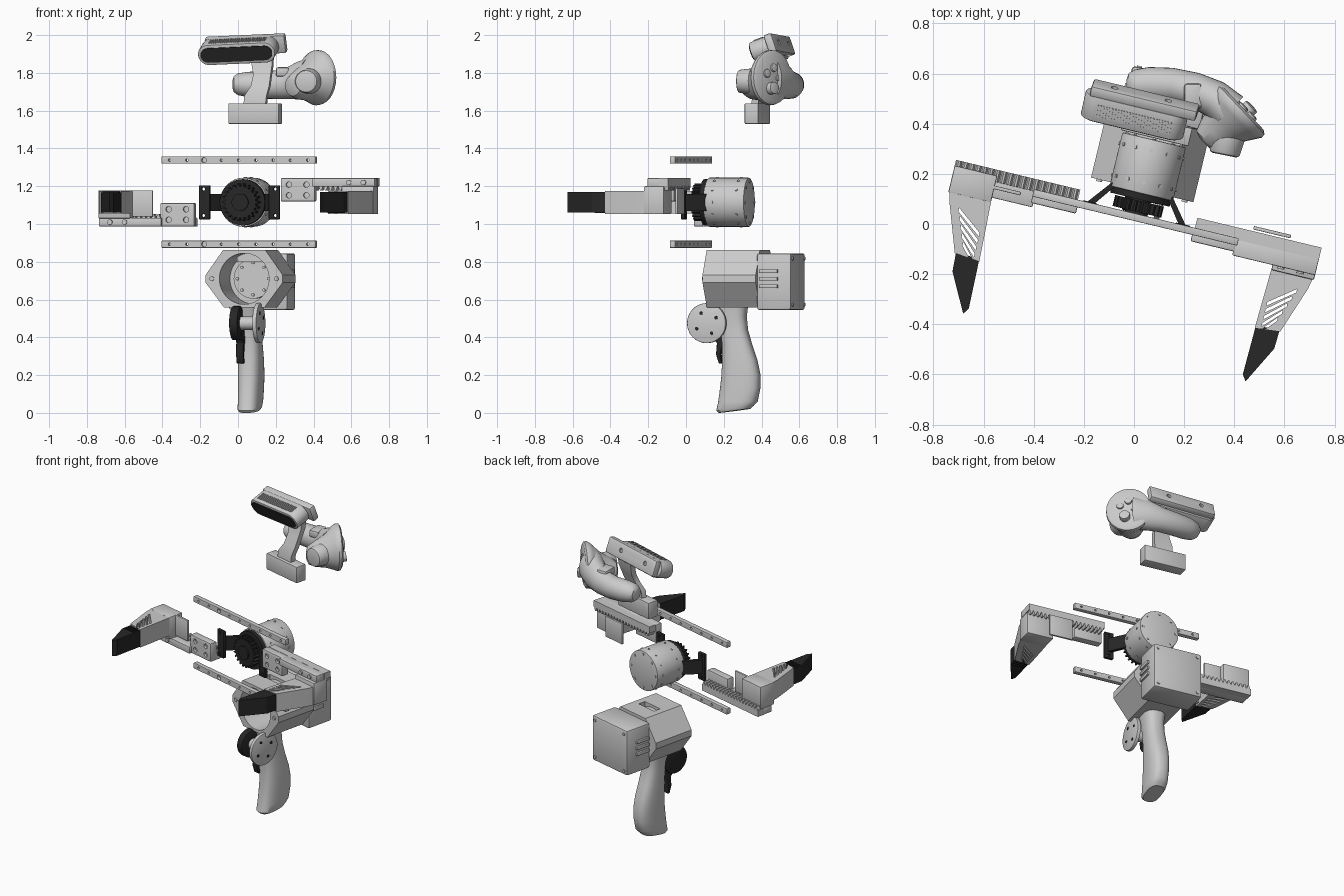
import bpy, bmesh
from math import pi, sin, cos, radians
from mathutils import Matrix, Vector

if "Cube" in bpy.data.objects:
    bpy.data.objects.remove(bpy.data.objects["Cube"])

YAW = Matrix.Rotation(radians(-13.5), 4, 'Z')
ZC = 1.115  # height of the motor axis

def mat(name, c):
    m = bpy.data.materials.new(name)
    m.diffuse_color = (c, c, c, 1)
    m.use_nodes = True
    m.node_tree.nodes["Principled BSDF"].inputs["Base Color"].default_value = m.diffuse_color
    return m
BLACK = mat("black", 0.02)

def make(name, bm, M=YAW, m=None, bevel=0, smooth=True):
    bmesh.ops.recalc_face_normals(bm, faces=bm.faces)
    if bevel:
        e = [e for e in bm.edges if len(e.link_faces) == 2 and e.calc_face_angle() > 0.6]
        bmesh.ops.bevel(bm, geom=e, offset=bevel, segments=2, affect='EDGES', profile=0.5)
    bm.transform(M)
    me = bpy.data.meshes.new(name)
    bm.to_mesh(me); bm.free()
    ob = bpy.data.objects.new(name, me)
    bpy.context.collection.objects.link(ob)
    if m: me.materials.append(m)
    if smooth:
        bpy.ops.object.select_all(action='DESELECT')
        ob.select_set(True)
        bpy.context.view_layer.objects.active = ob
        bpy.ops.object.shade_smooth_by_angle(angle=radians(35))
    return ob

def add_box(bm, lo, hi):
    c = [(a + b) / 2 for a, b in zip(lo, hi)]
    s = [b - a for a, b in zip(lo, hi)]
    bmesh.ops.create_cube(bm, size=1, matrix=Matrix.Translation(c) @ Matrix.Diagonal((*s, 1)))

def add_cyl(bm, p, q, r, r2=None, n=40):
    p, q = Vector(p), Vector(q)
    d = q - p
    R = d.to_track_quat('Z', 'Y').to_matrix().to_4x4()
    bmesh.ops.create_cone(bm, cap_ends=True, segments=n, radius1=r, radius2=r if r2 is None else r2,
                          depth=d.length, matrix=Matrix.Translation((p + q) / 2) @ R)

def box(name, lo, hi, **k):
    bm = bmesh.new(); add_box(bm, lo, hi)
    return make(name, bm, **k)

def cyl(name, p, q, r, r2=None, n=40, **k):
    bm = bmesh.new(); add_cyl(bm, p, q, r, r2, n)
    return make(name, bm, **k)

def loft(name, rings, **k):
    bm = bmesh.new()
    vs = [[bm.verts.new(p) for p in r] for r in rings]
    n = len(vs[0])
    for a, b in zip(vs, vs[1:]):
        for i in range(n):
            bm.faces.new((a[i], a[(i + 1) % n], b[(i + 1) % n], b[i]))
    bm.faces.new(vs[0]); bm.faces.new(vs[-1])
    return make(name, bm, **k)

def prism(name, pts, axis, a, b, **k):
    f = {'x': lambda p, t: (t, *p), 'y': lambda p, t: (p[0], t, p[1]), 'z': lambda p, t: (*p, t)}[axis]
    return loft(name, [[f(p, t) for p in pts] for t in (a, b)], **k)

def cut(ob, bm, M=YAW):
    c = make("cutter", bm, M=M, smooth=False)
    c.hide_render = True
    md = ob.modifiers.new("cut", 'BOOLEAN')
    md.operation, md.solver, md.object = 'DIFFERENCE', 'EXACT', c
    dg = bpy.context.evaluated_depsgraph_get()
    ob.data = bpy.data.meshes.new_from_object(ob.evaluated_get(dg))
    ob.modifiers.clear()
    bpy.data.objects.remove(c)

# Linear rails with screw holes
for label, z in (("upper_rail", 1.338), ("lower_rail", 0.893)):
    r = box(label, (-.42, .012, z - .019), (.42, .042, z + .019), bevel=.003)
    bm = bmesh.new()
    for i in range(9):
        add_cyl(bm, (-.376 + i * .094, 0, z), (-.376 + i * .094, .03, z), .014, n=20)
        add_cyl(bm, (-.376 + i * .094, 0, z), (-.376 + i * .094, .06, z), .007, n=12)
    cut(r, bm)

# Motor body with rim screws
cyl("motor_body", (0, .125, ZC), (0, .345, ZC), .13, n=64, bevel=.005)
bm = bmesh.new()
for i in range(12):
    a = i * pi / 6
    for y in (.17, .3):
        p = Vector((cos(a), 0, sin(a)))
        add_cyl(bm, p * .12 + Vector((0, y, ZC)), p * .134 + Vector((0, y, ZC)), .007, n=12)
for i in range(8):
    a = i * pi / 4
    add_cyl(bm, (.11 * cos(a), .34, ZC + .11 * sin(a)), (.11 * cos(a), .349, ZC + .11 * sin(a)), .008, n=12)
make("motor_screws", bm)

# Black front plate, pinion and vent blades
cyl("motor_front_plate", (0, .1, ZC), (0, .127, ZC), .122, n=64, m=BLACK)
teeth = []
for i in range(22):
    for da, r in ((-.3, .084), (-.14, .1), (.14, .1), (.3, .084)):
        a = (i + da) * 2 * pi / 22
        teeth.append((r * cos(a), ZC + r * sin(a)))
prism("pinion_gear", teeth, 'y', .05, .095, m=BLACK, smooth=False)
cyl("pinion_hub", (0, .04, ZC), (0, .11, ZC), .045, m=BLACK)

# Black mounting bracket: splayed arms ending in tabs
for s, n in ((-1, "left"), (1, "right")):
    prism(n + "_bracket_arm", [(s * .1, .14), (s * .125, .14), (s * .2, .045), (s * .17, .045)], 'z',
          ZC - .045, ZC + .045, m=BLACK)
    t = box(n + "_bracket_tab", (s * .19 - .03, .025, ZC - .09), (s * .19 + .03, .045, ZC + .09), m=BLACK, bevel=.004)
    bm = bmesh.new()
    for dz in (-.07, .07):
        add_cyl(bm, (s * .195, 0, ZC + dz), (s * .195, .06, ZC + dz), .009, n=16)
    cut(t, bm)

# Grippers: modelled on the left, turned half a revolution for the right
for n, M, py in (("left", YAW, .005), ("right", YAW @ Matrix.Translation((0, 0, ZC)) @
                 Matrix.Rotation(pi, 4, 'Y') @ Matrix.Translation((0, 0, -ZC)), .09)):
    b = box(n + "_slider_block", (-.42, -.014, .987), (-.235, .036, 1.11), M=M, bevel=.006)
    bm = bmesh.new()
    for x in (-.375, -.28):
        for z in (1.022, 1.078):
            add_cyl(bm, (x, -.03, z), (x, .0, z), .015, n=20)
    cut(b, bm, M)
    pts = [(-.24, .987), (-.75, .987), (-.75, 1.03)]
    for i in range(19):
        x = -.745 + i * .0265
        pts += [(x, 1.03), (x + .007, 1.052), (x + .015, 1.052), (x + .022, 1.03)]
    pts.append((-.24, 1.03))
    prism(n + "_rack", pts, 'y', .034, .083, M=M, smooth=False)
    box(n + "_rack_foot", (-.75, -.03, .987), (-.41, .036, 1.032), M=M, bevel=.004)
    bm = bmesh.new()
    for x in (-.69, -.61):
        add_cyl(bm, (x, -.038, 1.01), (x, -.02, 1.01), .014, n=16)
    make(n + "_foot_screws", bm, M=M)
    box(n + "_finger_base", (-.75, -.05, 1.03), (-.575, .06, 1.178), M=M, bevel=.006)
    box(n + "_stop_plate", (-.62, py, 1.04), (-.467, py + .014, 1.178), M=M, bevel=.003)
    arm = prism(n + "_finger_arm", [(-.745, -.045), (-.575, -.045), (-.565, -.29), (-.668, -.28), (-.735, -.09)],
                'z', 1.056, 1.176, M=M)
    bm = bmesh.new()
    for i in range(5):
        y = -.1 - i * .032
        w = .022 + .012 * i
        P = [(-.715 + w, y), (-.59, y - .085 + w * .3), (-.59, y - .1 + w * .3), (-.715 + w, y - .015)]
        vs = [[bm.verts.new((*p, z)) for p in P] for z in (1, 1.25)]
        bm.faces.new(vs[0]); bm.faces.new(vs[1])
        for j in range(4):
            bm.faces.new((vs[0][j], vs[0][(j + 1) % 4], vs[1][(j + 1) % 4], vs[1][j]))
    cut(arm, bm, M)
    prism(n + "_finger_tip", [(-.567, -.285), (-.562, -.482), (-.579, -.507), (-.66, -.353), (-.664, -.268)],
          'z', 1.061, 1.168, M=M, m=BLACK, smooth=False)
    for k in range(3):
        box(n + "_tip_ridge", (-.655, -.305 - k * .018, 1.168), (-.57, -.297 - k * .018, 1.173), M=M, m=BLACK)

# Motor housing: hexagonal shell with a round cavity, and a square rear box
h = prism("motor_housing", [(-.21, .69), (-.21, .73), (-.115, .862), (.115, .862), (.21, .73), (.21, .69),
                            (.11, .558), (-.11, .558)], 'y', .14, .43)
bm = bmesh.new()
add_cyl(bm, (0, .1, .71), (0, .38, .71), .135, n=64)
add_box(bm, (-.07, .27, .8), (.07, .32, .95))
cut(h, bm)
cyl("cavity_plate", (0, .34, .71), (0, .385, .71), .105)
bm = bmesh.new()
for s in (-1, 1):
    add_cyl(bm, (s * .175, .132, .71), (s * .175, .15, .71), .012, n=16)
for i in range(8):
    a = i * pi / 4
    add_cyl(bm, (.085 * cos(a), .332, .71 + .085 * sin(a)), (.085 * cos(a), .345, .71 + .085 * sin(a)), .008, n=12)
make("housing_screws", bm)
box("rear_box", (-.153, .425, .545), (.167, .612, .845), bevel=.012)
bm = bmesh.new()
for x in (-.125, .139):
    for z in (.573, .817):
        add_cyl(bm, (x, .6, z), (x, .618, z), .01, n=16)
make("rear_box_screws", bm)
for s, x in ((-1, -.153), (1, .167)):
    for z in (.67, .71, .75):
        box("rear_box_rib", (x - .012, .44, z - .01), (x + .012, .54, z + .01), bevel=.003)

# Pistol grip: lofted superellipse sections (z, front, back, half width)
def grip_ring(z, f, b, w, n=32):
    out = []
    for i in range(n):
        c, s = cos(2 * pi * i / n), sin(2 * pi * i / n)
        q = lambda t: (abs(t) ** .75) * (1 if t > 0 else -1)
        y = (f + b) / 2 + q(s) * (b - f) / 2
        out.append((q(c) * w, y, z + (.13 * (y - f) if z < .03 else 0)))
    return out
loft("pistol_grip", [grip_ring(*r) for r in (
    (0, .18, .35, .05), (.012, .168, .366, .058), (.06, .178, .388, .06), (.13, .188, .402, .062),
    (.2, .196, .403, .064), (.28, .2, .386, .064), (.36, .2, .358, .062), (.44, .19, .335, .06),
    (.51, .17, .328, .062), (.57, .15, .335, .07))])

# Trigger: black wheel, lever and grey cover disc
cyl("trigger_cover_disc", (.07, .133, .475), (.093, .133, .475), .106, n=48, bevel=.005)
cyl("trigger_axle", (-.02, .133, .475), (.075, .133, .475), .035)
cyl("trigger_wheel", (-.06, .133, .475), (-.015, .133, .475), .09, n=48, m=BLACK, bevel=.005)
prism("trigger_lever", [(.12, .42), (.2, .44), (.2, .37), (.183, .31), (.192, .262), (.175, .262), (.16, .31),
                        (.165, .37)], 'x', -.05, -.01, m=BLACK, bevel=.004)
bm = bmesh.new()
for i in range(4):
    a = i * pi / 2 + .5
    add_cyl(bm, (.09, .133 + .06 * cos(a), .475 + .06 * sin(a)), (.096, .133 + .06 * cos(a), .475 + .06 * sin(a)), .009, n=12)
make("cover_screws", bm, m=BLACK)

# Camera bracket: foot and curved neck
box("bracket_foot", (-.138, .352, 1.53), (.138, .425, 1.638), bevel=.004)
loft("bracket_neck", [[(x - w, y - .018, z), (x + w, y - .018, z), (x + w, y + .018, z), (x - w, y + .018, z)]
     for x, y, z, w in ((0, .39, 1.63, .06), (.005, .392, 1.68, .06), (.025, .41, 1.73, .05),
                        (.03, .435, 1.79, .047), (.025, .455, 1.84, .055), (.02, .465, 1.9, .06))])

# Camera: rounded pill body with black lens window, tilted downwards
CAM = YAW @ Matrix.Translation((-.1, .42, 1.915)) @ Matrix.Rotation(radians(-2.5), 4, 'Y') @ Matrix.Rotation(radians(20), 4, 'X')
def pill(hl, r, n=16):
    return [(s * (hl - r) + r * cos(a), r * sin(a)) for s, o in ((1, -pi / 2), (-1, pi / 2))
            for a in [o + pi * i / n for i in range(n + 1)]]
prism("camera_body", pill(.21, .057), 'y', -.045, .06, M=CAM, bevel=.006)
prism("camera_window", pill(.195, .04), 'y', -.05, -.03, M=CAM, m=BLACK)
bm = bmesh.new()
for i in range(26):
    add_box(bm, (-.15 + i * .012, -.02, .054), (-.144 + i * .012, .03, .062))
make("camera_vents", bm, M=CAM, smooth=False)
mt = box("camera_mount", (-.19, .055, -.045), (.245, .1, .057), M=CAM, bevel=.01)
bm = bmesh.new()
for x in (-.1, .12):
    add_cyl(bm, (x, .085, .01), (x, .12, .01), .014, n=20)
cut(mt, bm, CAM)

# Hand controller: lofted handle, flared head, face disc with buttons
I = Matrix.Identity(4)
def ring(c, d, r, h, n=28):
    side = Vector((-d[1], d[0], 0)).normalized()
    return [Vector(c) + side * r * cos(2 * pi * i / n) + Vector((0, 0, h * sin(2 * pi * i / n))) for i in range(n)]
loft("controller_handle", [ring((x, y, z), d, r, h) for x, y, z, d, r, h in (
    (-.03, .555, 1.74, (1, 0), .02, .02), (-.022, .555, 1.74, (1, 0), .045, .042), (.0, .555, 1.74, (1, 0), .06, .058),
    (.06, .556, 1.738, (1, 0), .07, .068), (.15, .553, 1.735, (1, -.1), .07, .072),
    (.24, .535, 1.74, (1, -.3), .07, .078), (.32, .5, 1.76, (1, -.6), .075, .1), (.38, .45, 1.77, (1, -1), .08, .11))], M=I)
N = Vector((.7, .66, .12)).normalized()
C = Vector((.42, .45, 1.775))
loft("controller_head", [ring(C + N * t + Vector((0, 0, dz)), N, r, h) for t, r, h, dz in (
    (-.19, .03, .03, -.02), (-.18, .06, .055, -.02), (-.14, .078, .078, -.02), (-.08, .095, .1, -.012),
    (-.03, .125, .135, 0), (-.008, .138, .146, 0), (.01, .136, .144, 0), (.02, .12, .128, 0))], M=I)
U = Vector((-N.y, N.x, 0)).normalized()
for n, a, b, r, t in (("button_a", .0, .05, .022, .03), ("button_b", -.05, .02, .022, .03), ("button_c", .035, -.005, .018, .028),
                      ("thumbstick", -.02, -.06, .032, .05)):
    p = C + U * a + Vector((0, 0, b))
    cyl("controller_" + n, p, p + N * t, r, n=24, M=I, bevel=.004)
cyl("controller_trigger", (.385, .4, 1.755), (.36, .275, 1.755), .075, .06, M=I, bevel=.012)
box("controller_clip", (.2, .46, 1.78), (.27, .56, 1.83), M=I, bevel=.012)
